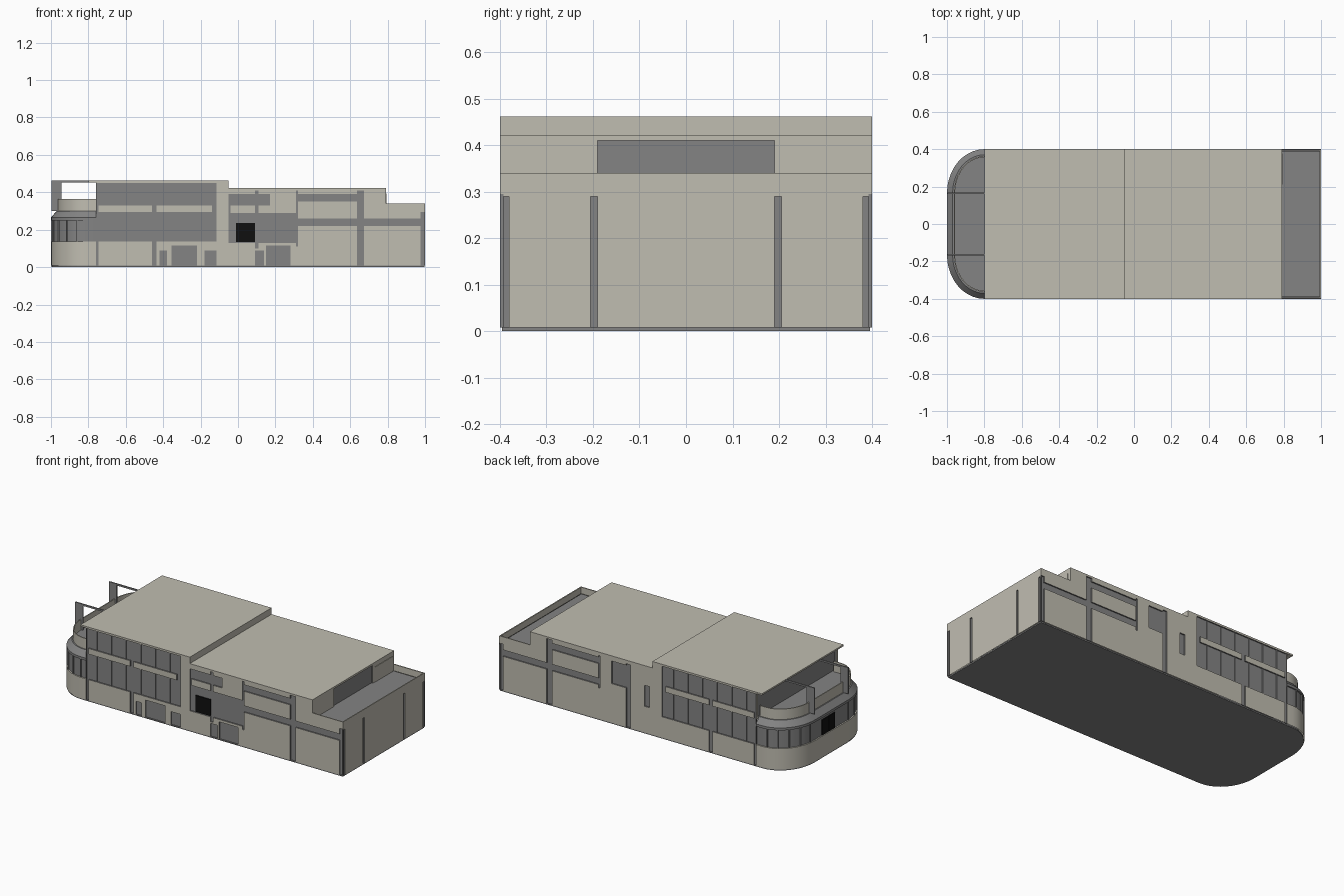
import bpy, bmesh
from math import pi, sin, cos

cube = bpy.data.objects.get("Cube")
if cube:
    bpy.data.objects.remove(cube)


def material(name, color):
    m = bpy.data.materials.new(name)
    m.use_nodes = True
    m.diffuse_color = (*color, 1)
    m.node_tree.nodes["Principled BSDF"].inputs["Base Color"].default_value = (*color, 1)
    return m


STONE = material("warm stone", (.53, .51, .44))
GREY = material("mid grey", (.23, .23, .23))
BLACK = material("black glass", (.005, .005, .005))


def finish(bm, name, *mats):
    mesh = bpy.data.meshes.new(name)
    bm.to_mesh(mesh)
    bm.free()
    for m in mats:
        mesh.materials.append(m)
    ob = bpy.data.objects.new(name, mesh)
    bpy.context.collection.objects.link(ob)
    return ob


def box(name, x, y, z, mat):
    bm = bmesh.new()
    bmesh.ops.create_cube(bm, size=1)
    for v in bm.verts:
        v.co = [a + (b - a) * (c + .5) for (a, b), c in zip((x, y, z), v.co)]
    return finish(bm, name, mat)


def inside(u, v, rects):
    return any(a < u < b and c < v < d for a, b, c, d in rects)


def facade(name, walls, openings, location, turn, flip=False):
    """Wall of stone with grey openings sunk into it."""
    if flip:
        walls, openings = ([(-b, -a, c, d) for a, b, c, d in r] for r in (walls, openings))
    us = sorted({u for r in walls + openings for u in r[:2]})
    vs = sorted({v for r in walls + openings for v in r[2:]})
    bm = bmesh.new()
    grid = [[bm.verts.new((u, 0, v)) for v in vs] for u in us]
    sunk = []
    for i in range(len(us) - 1):
        for j in range(len(vs) - 1):
            u, v = (us[i] + us[i + 1]) / 2, (vs[j] + vs[j + 1]) / 2
            if not inside(u, v, walls):
                continue
            f = bm.faces.new((grid[i][j], grid[i + 1][j], grid[i + 1][j + 1], grid[i][j + 1]))
            if inside(u, v, openings):
                f.material_index = 1
                sunk.append(f)
    bmesh.ops.delete(bm, geom=[v for v in bm.verts if not v.link_faces], context='VERTS')
    bm.normal_update()
    bmesh.ops.inset_region(bm, faces=sunk, thickness=0, depth=-.008, use_boundary=True)
    ob = finish(bm, name, STONE, GREY)
    ob.location = location
    ob.rotation_euler.z = turn
    return ob


def outline(o):
    """Rounded end, from the front wall round to the back wall."""
    arc = [(-.8 - (.2 - o) * sin(k * pi / 20), -.165 - (.235 - o) * cos(k * pi / 20))
           for k in range(11)]
    half = [(-.76, -.4 + o)] + arc
    return half + [(x, -y) for x, y in reversed(half)]


def shell(name, profile, mat):
    bm = bmesh.new()
    rows = [[bm.verts.new((x, y, z)) for x, y in outline(o)] for o, z in profile]
    for low, high in zip(rows, rows[1:]):
        for i in range(len(low) - 1):
            bm.faces.new((low[i], high[i], high[i + 1], low[i + 1]))
    ob = finish(bm, name, mat)
    bpy.ops.object.select_all(action='DESELECT')
    bpy.context.view_layer.objects.active = ob
    ob.select_set(True)
    bpy.ops.object.shade_smooth_by_angle(angle=pi / 6)


def prism(name, o, z0, z1, x_end, mat):
    pts = outline(o) + [(x_end, .4 - o), (x_end, o - .4)]
    bm = bmesh.new()
    f = bm.faces.new([bm.verts.new((x, y, z0)) for x, y in pts])
    ext = bmesh.ops.extrude_face_region(bm, geom=[f], use_keep_orig=True)
    verts = [g for g in ext["geom"] if isinstance(g, bmesh.types.BMVert)]
    bmesh.ops.translate(bm, verts=verts, vec=(0, 0, z1 - z0))
    bmesh.ops.recalc_face_normals(bm, faces=bm.faces)
    finish(bm, name, mat)


# Long walls: both sides share the main window bands and columns
walls = [(-.76, -.05, .008, .452), (-.05, .79, .008, .412), (.79, 1, .008, .34)]
shared = [(-.76, -.115, .137, .295), (-.76, -.115, .33, .45),
          (-.76, -.745, .008, .45), (-.46, -.437, .008, .45), (-.14, -.115, .137, .45),
          (.32, .64, .35, .39), (.32, 1, .22, .26),
          (.637, .675, .008, .41), (.975, 1, .008, .295)]
front = [(-.42, -.38, .008, .09), (-.355, -.22, .008, .115), (-.18, -.115, .008, .09),
         (-.05, .32, .13, .29), (-.05, .17, .33, .39), (-.05, -.04, .13, .39),
         (.09, .11, .1, .41), (.31, .32, .11, .41),
         (.09, .14, .008, .09), (.15, .28, .008, .115)]
back = [(.1, .13, .008, .4), (.13, .23, .25, .39), (-.03, .005, .17, .3), (.31, .32, .2, .4)]
facade("front_wall", walls, shared + front, (0, -.4, 0), 0)
facade("back_wall", walls, shared + back, (0, .4, 0), pi, flip=True)

# End walls
facade("end_wall", [(-.4, .4, .008, .34)],
       [(a, b, .008, .29) for a, b in ((-.4, -.38), (-.205, -.19), (.19, .205), (.38, .4))],
       (1, 0, 0), pi / 2)
facade("terrace_wall", [(-.4, .4, .29, .412)], [(-.19, .19, .3, .41)], (.79, 0, 0), pi / 2)
facade("deck_wall", [(-.4, .4, .29, .452)], [(-.38, .38, .3, .44)], (-.76, 0, 0), -pi / 2)
box("terrace_door", (.788, .793), (.21, .377), (.3, .393), STONE)

# Window bars in the long window bands
for side, y in (("front", -.393), ("back", .393)):
    for k in range(6):
        x = -.69 + k * .1
        for z in ((.137, .295), (.33, .45)):
            box(side + "_window_bar", (x - .002, x + .002), (y - .004, y + .004), z, GREY)

# Black windows
box("front_black_window", (-.012, .09), (-.4, -.39), (.135, .235), BLACK)
for y in (-.035, .032):
    box("end_black_window", (-.998, -.988), (y, y + .06), (.14, .235), BLACK)

# Roofs, step and right terrace
box("upper_roof", (-.8, -.05), (-.4, .4), (.452, .462), STONE)
box("roof_step", (-.06, -.05), (-.4, .4), (.412, .452), STONE)
box("lower_roof", (-.05, .79), (-.4, .4), (.412, .422), STONE)
box("terrace_floor", (.78, .991), (-.391, .391), (.29, .3), GREY)
for y in (-.399, .393):
    box("side_parapet", (.79, .999), (y, y + .006), (.3, .34), STONE)
box("end_parapet", (.993, .999), (-.393, .393), (.3, .34), STONE)

# Rounded end with sloping ledge, deck and low curved parapet
shell("rounded_base", [(0, .008), (0, .137), (.008, .137)], STONE)
shell("rounded_windows", [(.008, .137), (.008, .25), (0, .25), (0, .265), (.03, .3)], GREY)
shell("curved_parapet", [(.037, .3), (.037, .365), (.043, .365), (.043, .3)], STONE)
prism("deck", .03, .29, .3, -.75, GREY)
prism("plinth", .004, 0, .008, .996, GREY)

# Upright bars round the curved windows
for x, y in outline(.004)[1:-1:2]:
    box("curved_window_bar", (x - .003, x + .003), (y - .003, y + .003), (.137, .25), GREY)

# Open frames over the deck
for y in (-.169, .161):
    box("frame_post", (-.998, -.945), (y, y + .008), (.3, .455), GREY)
    box("frame_beam", (-.998, -.8), (y, y + .008), (.452, .462), GREY)
